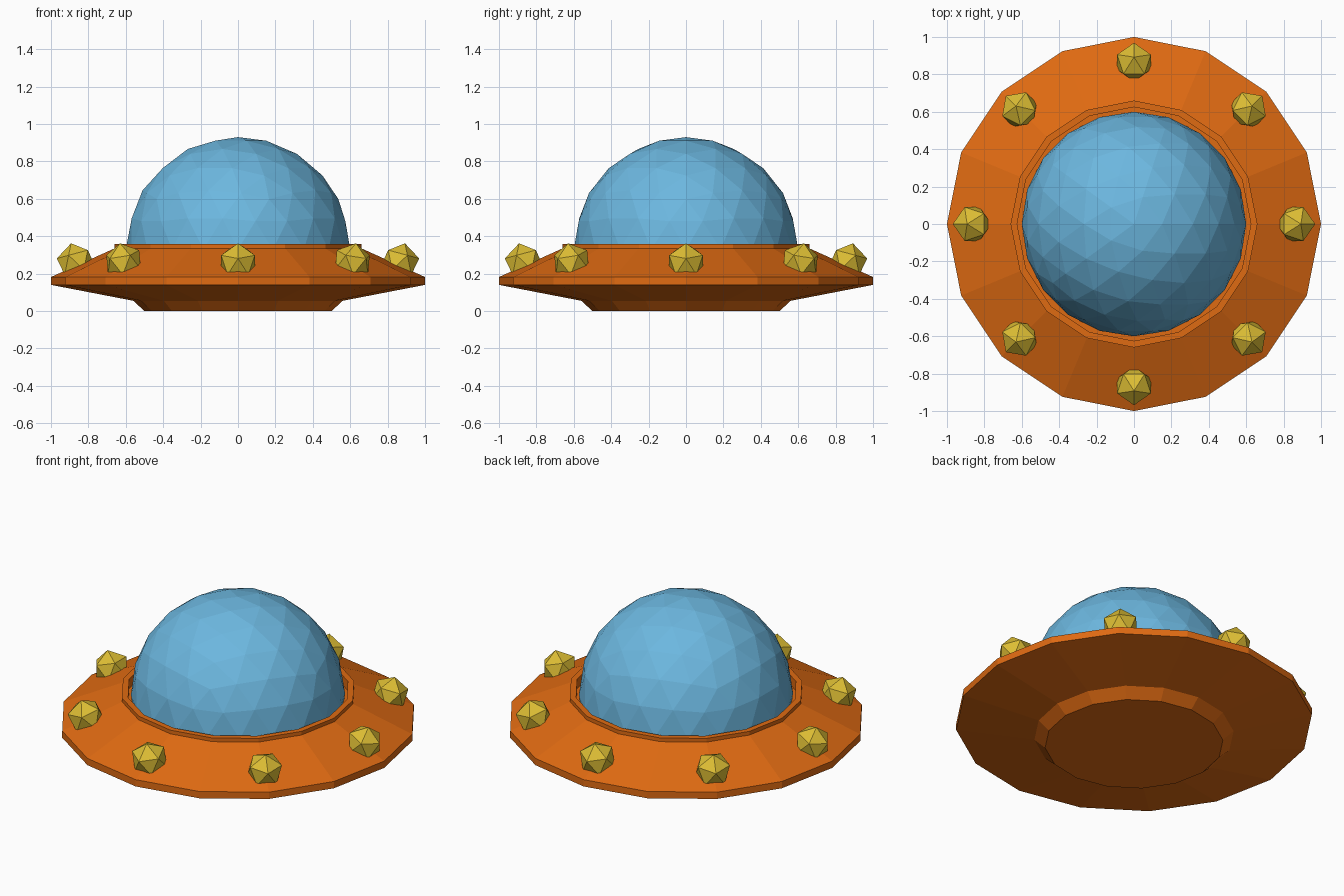
import bpy, bmesh, math
from mathutils import Matrix, Vector

if "Cube" in bpy.data.objects:
    bpy.data.objects.remove(bpy.data.objects["Cube"])

SIDES = 16


def material(name, rgb):
    m = bpy.data.materials.new(name)
    m.diffuse_color = (*rgb, 1.0)
    m.use_nodes = True
    m.node_tree.nodes["Principled BSDF"].inputs["Base Color"].default_value = m.diffuse_color
    return m


orange = material("orange_hull", (0.74, 0.145, 0.006))
blue = material("blue_glass", (0.15, 0.475, 0.74))
yellow = material("yellow_lamp", (0.72, 0.51, 0.034))


def finish(bm, name, mat):
    bmesh.ops.recalc_face_normals(bm, faces=bm.faces[:])
    me = bpy.data.meshes.new(name)
    bm.to_mesh(me)
    bm.free()
    me.materials.append(mat)
    ob = bpy.data.objects.new(name, me)
    bpy.context.collection.objects.link(ob)
    return ob


# Saucer hull: 16-sided lathe of (radius, height), with a recess for the dome
profile = [(0.50, 0.0), (0.56, 0.055), (1.0, 0.14), (1.0, 0.182),
           (0.66, 0.335), (0.66, 0.358), (0.625, 0.358), (0.625, 0.30)]
bm = bmesh.new()
rings = []
for r, z in profile:
    rings.append([bm.verts.new((r * math.cos(2 * math.pi * i / SIDES),
                                r * math.sin(2 * math.pi * i / SIDES), z))
                  for i in range(SIDES)])
for a, b in zip(rings, rings[1:]):
    for i in range(SIDES):
        j = (i + 1) % SIDES
        bm.faces.new((a[i], a[j], b[j], b[i]))
bm.faces.new(rings[0][::-1])
bm.faces.new(rings[-1])
finish(bm, "saucer_hull", orange)

# Dome: faceted sphere cut off at the recess floor
bm = bmesh.new()
bmesh.ops.create_icosphere(bm, subdivisions=3, radius=0.6,
                           matrix=Matrix.Translation((0, 0, 0.33)))
cut = bmesh.ops.bisect_plane(bm, geom=bm.verts[:] + bm.edges[:] + bm.faces[:],
                             plane_co=Vector((0, 0, 0.30)), plane_no=Vector((0, 0, 1)),
                             clear_inner=True)
bmesh.ops.holes_fill(bm, edges=[e for e in bm.edges if e.is_boundary])
finish(bm, "glass_dome", blue)

# Lamps: eight icosahedra around the rim, leaning outwards
for k in range(8):
    bm = bmesh.new()
    bmesh.ops.create_icosphere(
        bm, subdivisions=1, radius=0.106,
        matrix=Matrix.Rotation(k * math.pi / 4, 4, 'Z')
        @ Matrix.Translation((0.865, 0, 0.26))
        @ Matrix.Rotation(math.radians(15), 4, 'Y'))
    finish(bm, "rim_lamp_%d" % (k + 1), yellow)
